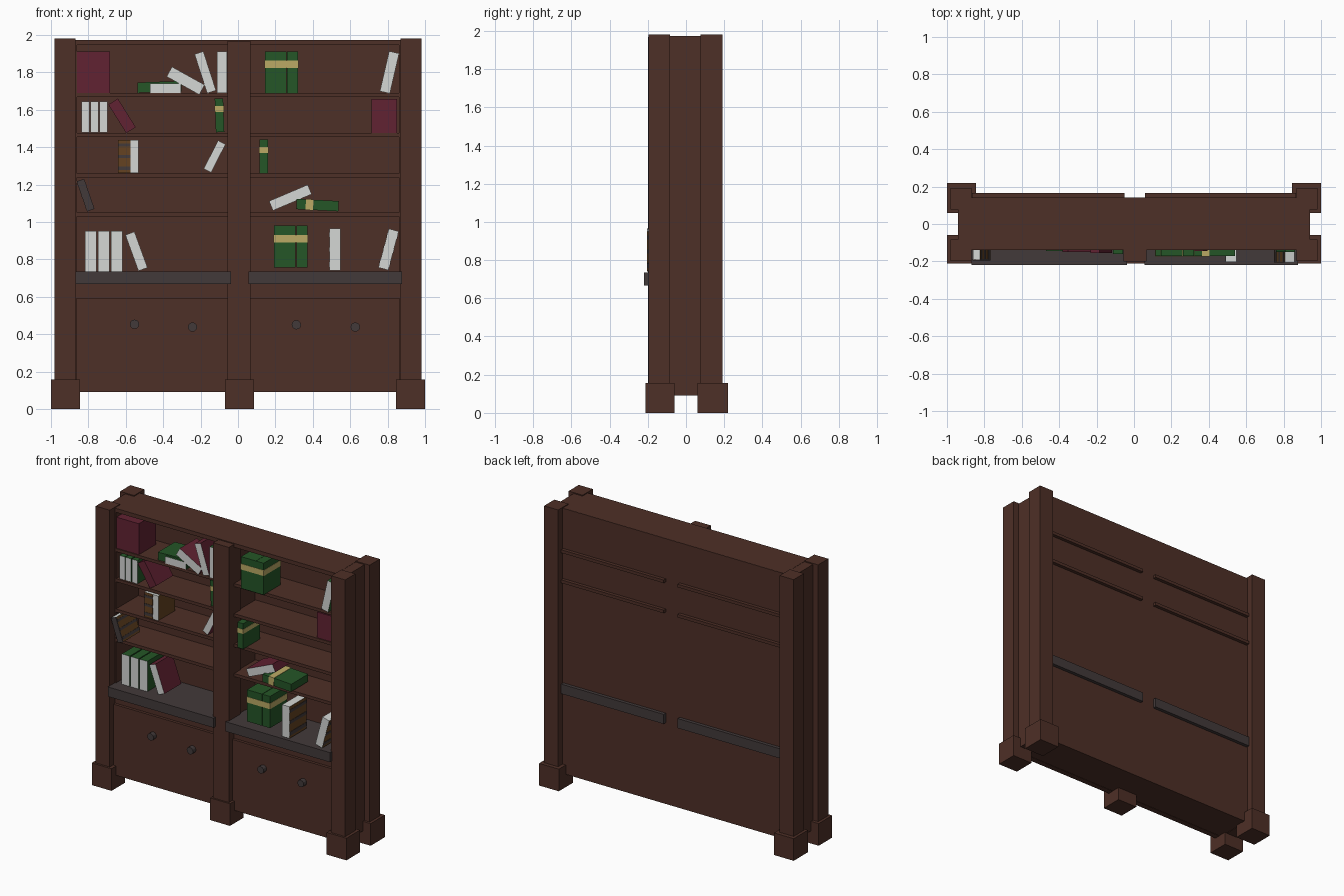
import bpy, math
from mathutils import Vector, Matrix

if "Cube" in bpy.data.objects:
    bpy.data.objects.remove(bpy.data.objects["Cube"])


def material(name, rgb):
    m = bpy.data.materials.new(name)
    m.diffuse_color = (*rgb, 1)
    m.use_nodes = True
    m.node_tree.nodes["Principled BSDF"].inputs["Base Color"].default_value = m.diffuse_color
    return m


WOOD = material("dark_wood", (0.076, 0.029, 0.020))
SLATE = material("slate_grey", (0.055, 0.042, 0.042))
PAGE = material("page_white", (0.66, 0.68, 0.66))
GREEN = material("green_cover", (0.018, 0.092, 0.020))
RED = material("red_cover", (0.120, 0.016, 0.032))
BROWN = material("brown_cover", (0.130, 0.055, 0.015))
GOLD = material("gold_band", (0.50, 0.40, 0.13))


def box(name, x, y, z, mats, tilt=0, pivot=None, white=()):
    """Box from (min, max) ranges; tilt leans it to the right around the pivot.
    Faces whose normal is listed in white take the second material."""
    pivot = Vector(pivot) if pivot else Vector((sum(x) / 2, sum(y) / 2, sum(z) / 2))
    verts = [Vector((a, b, c)) - pivot for a in x for b in y for c in z]
    faces = [(0, 1, 3, 2), (4, 6, 7, 5), (0, 4, 5, 1), (2, 3, 7, 6), (0, 2, 6, 4), (1, 5, 7, 3)]
    me = bpy.data.meshes.new(name)
    me.from_pydata(verts, [], faces)
    for m in mats:
        me.materials.append(m)
    for p in me.polygons:
        if any(p.normal.dot(Vector(n)) > 0.9 for n in white):
            p.material_index = 1
    ob = bpy.data.objects.new(name, me)
    ob.matrix_world = Matrix.Translation(pivot) @ Matrix.Rotation(math.radians(tilt), 4, 'Y')
    bpy.context.collection.objects.link(ob)
    return ob


FRONT, TOP, BOTTOM = (0, -1, 0), (0, 0, 1), (0, 0, -1)


def book(cx, cz, w, h, cover, tilt=0, pages=True, y=-0.135, depth=0.19, bands=()):
    """Book centred at (cx, cz); bands are (low, high, material) fractions of the height."""
    white = [FRONT] if pages else []
    if cover is BROWN:
        white += [TOP, BOTTOM]
    pivot = (cx, y + depth / 2, cz)
    xr, yr = (cx - w / 2, cx + w / 2), (y, y + depth)
    box("book", xr, yr, (cz - h / 2, cz + h / 2), [cover, PAGE], tilt, pivot, white)
    e = 0.002
    for lo, hi, mat in bands:
        box("book_band", (xr[0] - e, xr[1] + e), (y + (e if pages else -e), yr[1] + e),
            (cz + (lo - 0.5) * h, cz + (hi - 0.5) * h), [mat], tilt, pivot)


# Corner posts and feet
for s in (-1, 1):
    xp, xf = sorted((s * 0.87, s * 0.98)), sorted((s * 0.845, s * 1.0))
    box("front_post", xp, (-0.197, -0.083), (0.02, 1.98), [WOOD])
    box("rear_post", xp, (0.077, 0.192), (0.02, 1.98), [WOOD])
    box("front_foot", xf, (-0.212, -0.06), (0, 0.157), [WOOD])
    box("rear_foot", xf, (0.06, 0.22), (0, 0.157), [WOOD])
    box("side_panel", sorted((s * 0.86, s * 0.94)), (-0.14, 0.14), (0.09, 1.973), [WOOD])

# Middle post, divider and foot
box("middle_post", (-0.055, 0.068), (-0.2, -0.07), (0.02, 1.968), [WOOD])
box("divider", (-0.045, 0.055), (-0.1, 0.12), (0.6, 1.95), [WOOD])
box("middle_foot", (-0.07, 0.085), (-0.212, -0.06), (0, 0.157), [WOOD])

# Carcass
box("top_panel", (-0.87, 0.87), (-0.14, 0.14), (1.946, 1.974), [WOOD])
box("back_panel", (-0.88, 0.88), (0.11, 0.141), (0.09, 1.973), [WOOD])
box("cabinet", (-0.88, 0.88), (-0.14, 0.139), (0.092, 0.69), [WOOD])

# Each bay: door, counter and shelves; counter and upper shelves run through the back
for x0, x1 in ((-0.865, -0.05), (0.06, 0.865)):
    box("door", (x0, x1), (-0.16, -0.12), (0.09, 0.59), [WOOD])
    box("counter", (x0 - 0.003, x1 + 0.012), (-0.22, 0.0), (0.667, 0.735), [SLATE])
    box("counter_back", (x0, x1), (0.0, 0.165), (0.667, 0.735), [SLATE])
    for z, back in ((1.689, 0.165), (1.475, 0.165), (1.26, 0.13), (1.05, 0.13)):
        box("shelf", (x0, x1), (-0.14, back), (z - 0.022, z), [WOOD])

# Door knobs
for x, z in ((-0.553, 0.453), (-0.243, 0.438), (0.312, 0.45), (0.627, 0.438)):
    bpy.ops.mesh.primitive_cylinder_add(vertices=12, radius=0.025, depth=0.04,
                                        location=(x, -0.173, z), rotation=(math.pi / 2, 0, 0))
    knob = bpy.context.object
    knob.name = "knob"
    knob.data.materials.append(SLATE)

GILT = [(0.60, 0.78, GOLD)]
STRIPES = [(0.08, 0.2, SLATE), (0.45, 0.55, SLATE), (0.8, 0.9, SLATE)]

# Top shelf
book(-0.772, 1.80, 0.175, 0.22, RED, pages=False)
book(-0.42, 1.722, 0.055, 0.235, GREEN, tilt=88, pages=False, y=-0.13)
book(-0.388, 1.715, 0.05, 0.165, GREEN, tilt=90, y=-0.145)
book(-0.28, 1.755, 0.06, 0.2, RED, tilt=-61, y=-0.15)
book(-0.175, 1.80, 0.05, 0.22, RED, tilt=-18, y=-0.155)
book(-0.085, 1.80, 0.052, 0.22, GREEN, y=-0.16)
book(0.202, 1.80, 0.117, 0.225, GREEN, pages=False, y=-0.172, bands=GILT)
book(0.292, 1.80, 0.06, 0.225, GREEN, pages=False, y=-0.172, bands=GILT)
book(0.81, 1.80, 0.055, 0.22, GREEN, tilt=13, y=-0.15)

# Second shelf
for x in (-0.816, -0.768, -0.718):
    book(x, 1.562, 0.043, 0.165, GREEN)
book(-0.62, 1.567, 0.06, 0.18, RED, tilt=-32, pages=False)
book(-0.099, 1.57, 0.045, 0.18, GREEN, pages=False, tilt=-2, bands=GILT)
book(0.782, 1.567, 0.135, 0.182, RED, pages=False)

# Third shelf
book(-0.608, 1.35, 0.065, 0.175, BROWN, pages=False, bands=STRIPES)
book(-0.553, 1.35, 0.043, 0.175, BROWN)
book(-0.125, 1.35, 0.045, 0.17, RED, tilt=27)
book(0.138, 1.35, 0.046, 0.18, GREEN, pages=False, y=-0.172, bands=GILT)

# Fourth shelf, with one dark spine
book(-0.815, 1.143, 0.04, 0.17, BROWN, tilt=-19, y=-0.19, bands=STRIPES)
box("dark_spine", (-0.836, -0.794), (-0.195, -0.188), (1.058, 1.228), [SLATE], -19)
book(0.28, 1.13, 0.055, 0.225, RED, tilt=67, y=-0.145)
book(0.425, 1.09, 0.055, 0.225, GREEN, tilt=-87, pages=False, y=-0.172, bands=GILT)

# Counter books
for x in (-0.788, -0.718, -0.649):
    book(x, 0.843, 0.062, 0.215, GREEN)
book(-0.543, 0.843, 0.052, 0.205, RED, tilt=-20)
book(0.25, 0.868, 0.117, 0.225, GREEN, pages=False, y=-0.172, bands=GILT)
book(0.342, 0.868, 0.06, 0.225, GREEN, pages=False, y=-0.172, bands=GILT)
book(0.518, 0.853, 0.058, 0.225, BROWN, y=-0.203, bands=STRIPES)
book(0.805, 0.853, 0.055, 0.215, BROWN, tilt=15, y=-0.205, bands=STRIPES)
